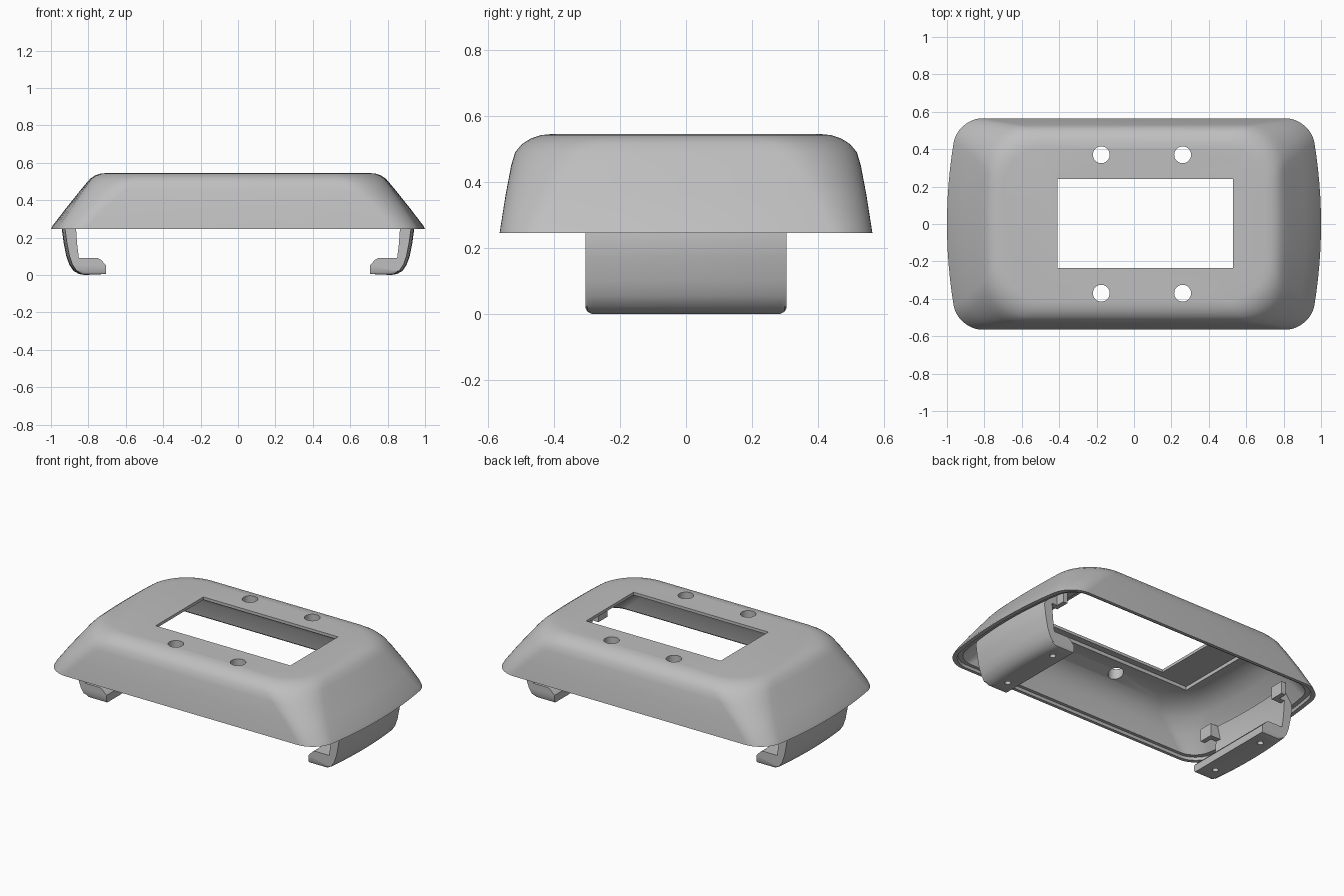
import bpy, bmesh, math

cube = bpy.data.objects.get("Cube")
if cube:
    bpy.data.objects.remove(cube, do_unlink=True)

grey = bpy.data.materials.new("plain_grey")
grey.use_nodes = True
grey.diffuse_color = (0.52, 0.52, 0.52, 1)
grey.node_tree.nodes["Principled BSDF"].inputs["Base Color"].default_value = (0.52, 0.52, 0.52, 1)


def make(name, bm):
    bmesh.ops.recalc_face_normals(bm, faces=bm.faces)
    mesh = bpy.data.meshes.new(name)
    bm.to_mesh(mesh)
    bm.free()
    mesh.materials.append(grey)
    ob = bpy.data.objects.new(name, mesh)
    bpy.context.collection.objects.link(ob)
    return ob


def loft(name, rings):
    """Closed solid through rings of equal point count, capped at both ends."""
    bm = bmesh.new()
    loops = [[bm.verts.new(p) for p in ring] for ring in rings]
    n = len(loops[0])
    for a, b in zip(loops, loops[1:]):
        for i in range(n):
            j = (i + 1) % n
            bm.faces.new((a[i], a[j], b[j], b[i]))
    bm.faces.new(loops[0])
    bm.faces.new(loops[-1])
    return make(name, bm)


def box(name, x0, x1, y0, y1, z0, z1):
    return loft(name, [[(x0, y0, z), (x1, y0, z), (x1, y1, z), (x0, y1, z)] for z in (z0, z1)])


def cylinder(name, x, y, r, z0, z1, n=32):
    turn = [2 * math.pi * i / n for i in range(n)]
    return loft(name, [[(x + r * math.cos(a), y + r * math.sin(a), z) for a in turn] for z in (z0, z1)])


def activate(ob):
    bpy.ops.object.select_all(action="DESELECT")
    ob.select_set(True)
    bpy.context.view_layer.objects.active = ob


def cut(ob, cutters):
    for c in cutters:
        m = ob.modifiers.new("cut", "BOOLEAN")
        m.object = c
        m.operation = "DIFFERENCE"
        m.solver = "EXACT"
        activate(ob)
        bpy.ops.object.modifier_apply(modifier=m.name)
        bpy.data.objects.remove(c, do_unlink=True)


def smooth(ob):
    activate(ob)
    bpy.ops.object.shade_smooth_by_angle(angle=math.radians(32))


def outline(z, hx, hy, r, bow):
    """Rounded rectangle whose short ends bulge outward."""
    pts = []
    for q, (sx, sy) in enumerate(((1, 1), (-1, 1), (-1, -1), (1, -1))):
        for k in range(13):
            a = math.radians(90 * q + 7.5 * k)
            pts.append((sx * (hx - r) + r * math.cos(a), sy * (hy - r) + r * math.sin(a)))
        if q in (1, 3):
            for k in range(1, 12):
                pts.append((sx * hx, sy * (hy - r) * (1 - k / 6)))
    return [(x - math.copysign(bow * (y / hy) ** 2, x), y, z) for x, y in pts]


# Hollow cover: outer skin from the top down, rim step, then inner skin up
levels = [
    (0.545, 0.70, 0.41, 0.20, 0.01),
    (0.542, 0.735, 0.44, 0.22, 0.015),
    (0.532, 0.765, 0.47, 0.23, 0.02),
    (0.515, 0.79, 0.497, 0.23, 0.025),
    (0.49, 0.812, 0.518, 0.22, 0.03),
    (0.45, 0.845, 0.53, 0.20, 0.04),
    (0.36, 0.917, 0.547, 0.16, 0.05),
    (0.265, 0.99, 0.562, 0.13, 0.06),
    (0.245, 1.0, 0.565, 0.13, 0.06),
    (0.245, 0.975, 0.545, 0.115, 0.06),
    (0.262, 0.97, 0.54, 0.11, 0.06),
    (0.262, 0.945, 0.52, 0.10, 0.06),
    (0.36, 0.87, 0.505, 0.14, 0.05),
    (0.43, 0.81, 0.475, 0.18, 0.04),
    (0.475, 0.76, 0.42, 0.18, 0.025),
    (0.50, 0.69, 0.35, 0.18, 0.01),
    (0.505, 0.65, 0.31, 0.17, 0.0),
]
cover = loft("cover_shell", [outline(*lv) for lv in levels])
cutters = [box("pocket_cutter", -0.62, 0.57, -0.275, 0.275, 0.35, 0.527),
           box("window_cutter", -0.41, 0.53, -0.235, 0.24, 0.30, 0.70)]
cutters += [cylinder("hole_cutter", x, y, 0.045, 0.3, 0.7) for x in (-0.175, 0.26) for y in (-0.37, 0.37)]
cut(cover, cutters)
smooth(cover)

# Hooked clip profile in x and z
clip = [(0.705, 0.005), (0.82, 0.0), (0.85, 0.005), (0.88, 0.022), (0.902, 0.055), (0.918, 0.10),
        (0.932, 0.17), (0.942, 0.245), (0.925, 0.30), (0.885, 0.35), (0.865, 0.35), (0.885, 0.27),
        (0.878, 0.17), (0.868, 0.09), (0.75, 0.09), (0.735, 0.083), (0.705, 0.052)]


def clip_ring(side, y, lift):
    ring = []
    for x, z in clip:
        bow = 0.06 * (y / 0.565) ** 2 if x > 0.84 else 0
        ring.append((side * (x - bow), y, max(z, lift)))
    return ring


# Two clips, one at each end, with screw holes and locating tabs
for side, label in ((1, "left"), (-1, "right")):
    stations = [(-0.305, 0.018), (-0.298, 0.006), (-0.285, 0)]
    stations += [(0.05 * k, 0) for k in range(-5, 6)]
    stations += [(-y, lift) for y, lift in reversed(stations[:3])]
    hook = loft(label + "_clip", [clip_ring(side, y, lift) for y, lift in stations])
    cut(hook, [cylinder("screw_cutter", side * 0.775, y, 0.018, -0.1, 0.06, 20) for y in (-0.2, 0.2)])
    smooth(hook)
    for end, word in ((-1, "front"), (1, "back")):
        y0, y1 = sorted((end * 0.27, end * 0.305))
        xs = sorted((side * 0.80, side * 0.89))
        box(f"{label}_{word}_rib", *xs, y0, y1, 0.27, 0.35)
        y0, y1 = sorted((end * 0.30, end * 0.36))
        xs = sorted((side * 0.80, side * 0.83))
        box(f"{label}_{word}_tab", *xs, y0, y1, 0.27, 0.35)
